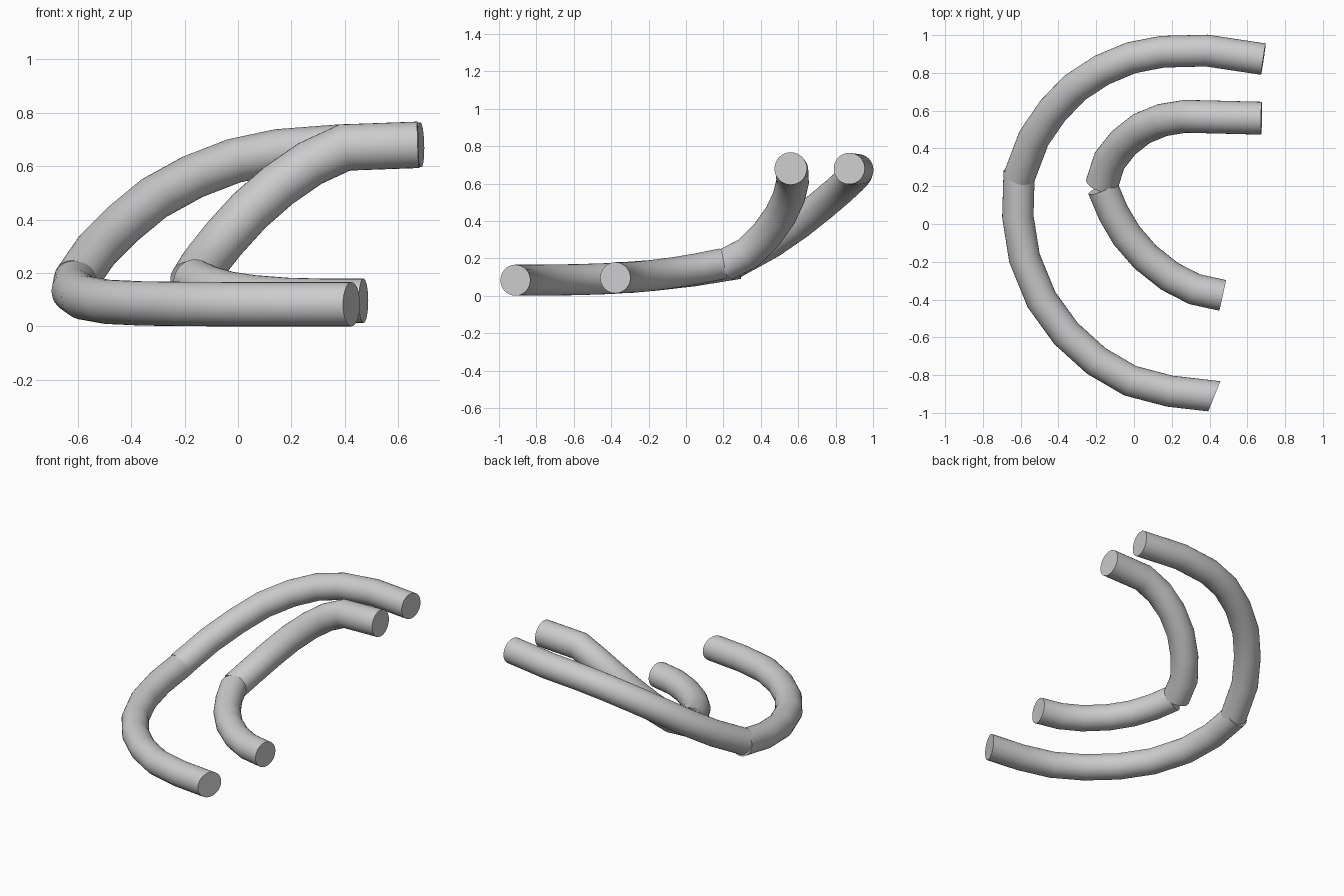
import bpy, bmesh, math
from mathutils import Vector

if "Cube" in bpy.data.objects:
    bpy.data.objects.remove(bpy.data.objects["Cube"])

SIDES = 32


def tube(name, points, radius, start_normal=None, end_normal=None):
    """Capped round pipe along a polyline with mitred bends."""
    pts = [Vector(p) for p in points]
    segs = [(b - a).normalized() for a, b in zip(pts, pts[1:])]
    normals = [(a + b).normalized() for a, b in zip(segs, segs[1:])]
    normals = ([Vector(start_normal or segs[0]).normalized()] + normals
               + [Vector(end_normal or segs[-1]).normalized()])
    bm = bmesh.new()
    d = segs[0]
    u = d.cross(Vector((0, 0, 1))).normalized()
    v = d.cross(u)
    loop = []
    for i in range(SIDES):
        a = 2 * math.pi * i / SIDES
        loop.append(pts[0] + radius * (math.cos(a) * u + math.sin(a) * v))
    rings = []
    # slide the cross-section along each segment onto its mitre plane
    for k, (p, n) in enumerate(zip(pts, normals)):
        d = segs[max(k - 1, 0)]
        loop = [c + d * ((p - c).dot(n) / d.dot(n)) for c in loop]
        rings.append([bm.verts.new(c) for c in loop])
    for r0, r1 in zip(rings, rings[1:]):
        for i in range(SIDES):
            j = (i + 1) % SIDES
            bm.faces.new((r0[i], r0[j], r1[j], r1[i]))
    bm.faces.new(rings[0][::-1])
    bm.faces.new(rings[-1])
    bmesh.ops.recalc_face_normals(bm, faces=bm.faces)
    me = bpy.data.meshes.new(name)
    bm.to_mesh(me)
    bm.free()
    ob = bpy.data.objects.new(name, me)
    bpy.context.collection.objects.link(ob)
    bpy.ops.object.select_all(action='DESELECT')
    ob.select_set(True)
    bpy.context.view_layer.objects.active = ob
    bpy.ops.object.shade_smooth_by_angle(angle=math.radians(30))
    return ob


# Outer bar, lower half: flat arc that lifts towards the joint
tube("outer_lower_pipe", [
    (0.425, -0.912, 0.083), (0.19, -0.885, 0.083), (-0.02, -0.83, 0.083),
    (-0.20, -0.725, 0.084), (-0.36, -0.58, 0.086), (-0.49, -0.40, 0.092),
    (-0.58, -0.18, 0.108), (-0.615, 0.04, 0.133), (-0.608, 0.28, 0.172)],
    0.083, start_normal=(-0.93, 0.37, 0))

# Outer bar, upper half: sweeps up and back
tube("outer_upper_pipe", [
    (-0.608, 0.25, 0.172), (-0.53, 0.455, 0.285), (-0.43, 0.60, 0.385),
    (-0.315, 0.72, 0.48), (-0.17, 0.815, 0.56), (-0.015, 0.88, 0.62),
    (0.15, 0.912, 0.655), (0.385, 0.918, 0.673), (0.685, 0.873, 0.68)], 0.084)

# Inner bar, lower half
tube("inner_lower_pipe", [
    (0.47, -0.378, 0.096), (0.32, -0.345, 0.096), (0.19, -0.278, 0.099),
    (0.06, -0.175, 0.109), (-0.04, -0.06, 0.124), (-0.11, 0.06, 0.144),
    (-0.165, 0.19, 0.17)], 0.083)

# Inner bar, upper half with straight tip
tube("inner_upper_pipe", [
    (-0.17, 0.21, 0.165), (-0.13, 0.335, 0.23), (-0.055, 0.43, 0.325),
    (0.04, 0.505, 0.43), (0.15, 0.55, 0.527), (0.27, 0.57, 0.61),
    (0.40, 0.567, 0.67), (0.675, 0.56, 0.68)], 0.087)
